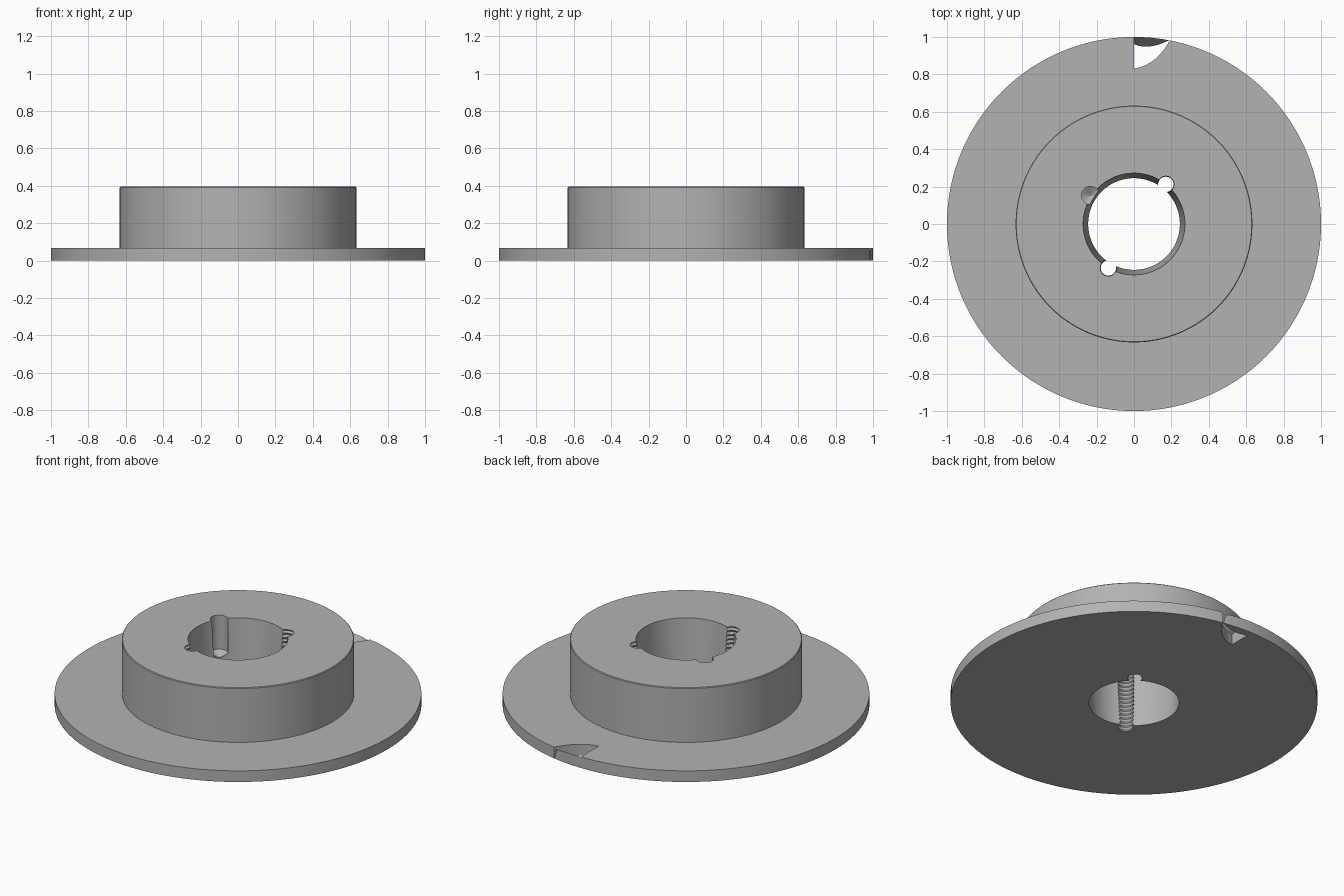
import bpy
import bmesh
from math import cos, sin, pi

cube = bpy.data.objects.get("Cube")
if cube:
    bpy.data.objects.remove(cube, do_unlink=True)

HEIGHT, FLANGE = 0.395, 0.067

steel = bpy.data.materials.new("satin_grey")
steel.use_nodes = True
grey = (0.45, 0.45, 0.45, 1)
steel.diffuse_color = grey
steel.node_tree.nodes["Principled BSDF"].inputs["Base Color"].default_value = grey


def add_object(name, bm):
    bmesh.ops.recalc_face_normals(bm, faces=bm.faces)
    mesh = bpy.data.meshes.new(name)
    bm.to_mesh(mesh)
    bm.free()
    mesh.materials.append(steel)
    obj = bpy.data.objects.new(name, mesh)
    bpy.context.collection.objects.link(obj)
    return obj


def bridge(bm, a, b):
    n = len(a)
    for i in range(n):
        j = (i + 1) % n
        bm.faces.new((a[i], a[j], b[j], b[i]))


def revolve(name, profile, segments, centre=(0, 0), hollow=False):
    """Turn (radius, z) points around a vertical axis; capped unless hollow."""
    bm = bmesh.new()
    rings = []
    for r, z in profile:
        rings.append([bm.verts.new((centre[0] + r * cos(2 * pi * i / segments),
                                    centre[1] + r * sin(2 * pi * i / segments), z))
                      for i in range(segments)])
    for a, b in zip(rings, rings[1:]):
        bridge(bm, a, b)
    if hollow:
        bridge(bm, rings[-1], rings[0])
    else:
        bm.faces.new(rings[0])
        bm.faces.new(rings[-1])
    return add_object(name, bm)


# Flange and hub with a tapered bore
body = revolve("flanged_hub", [
    (0.245, 0), (1.0, 0), (1.0, FLANGE), (0.633, FLANGE),
    (0.633, HEIGHT - 0.004), (0.629, HEIGHT), (0.272, HEIGHT)], 192, hollow=True)

cutters = []

# Two threaded holes through the edge of the bore
pitch = 0.025
thread = []
for k in range(-1, 18):
    thread += [(0.041, k * pitch), (0.048, (k + 0.5) * pitch)]
for name, centre in (("thread_cutter_back", (0.17, 0.212)),
                     ("thread_cutter_front", (-0.137, -0.235))):
    cutters.append(revolve(name, thread, 32, centre))

# Blind drilled hole with a conical bottom
cutters.append(revolve("drill_cutter", [
    (0.001, 0.16), (0.048, 0.19), (0.048, HEIGHT + 0.05)], 32, (-0.233, 0.153)))


# Scooped notch in the rim: upright curved wall, sloping outer face
def arc(p0, p1, p2, n=10):
    """Quadratic curve from p0 to p2."""
    return [tuple((1 - t) ** 2 * a + 2 * t * (1 - t) * b + t * t * c
                  for a, b, c in zip(p0, p1, p2))
            for t in (i / n for i in range(n + 1))]


tip = (0.192, 0.983)
wall = arc((0, 0.83), (0.12, 0.85), tip)
low_edge = arc(tip, (0.07, 0.925), (0, 0.963))[1:]
rim_edge = arc(tip, (0.097, 1.001), (0, 1.0))[1:]
bm = bmesh.new()
rings = []
for t in (-0.1, 1.1):
    outer = [tuple(a + (b - a) * t for a, b in zip(p, q))
             for p, q in zip(low_edge, rim_edge)]
    rings.append([bm.verts.new((x, y, t * FLANGE)) for x, y in wall + outer])
bridge(bm, *rings)
for ring in rings:
    bm.faces.new(ring)
cutters.append(add_object("notch_cutter", bm))

# Cut everything out of the hub
bpy.context.view_layer.objects.active = body
body.select_set(True)
for cutter in cutters:
    cutter.hide_render = True
    mod = body.modifiers.new(cutter.name, 'BOOLEAN')
    mod.operation = 'DIFFERENCE'
    mod.solver = 'EXACT'
    mod.object = cutter
    bpy.ops.object.modifier_apply(modifier=mod.name)
for cutter in cutters:
    bpy.data.objects.remove(cutter, do_unlink=True)

bpy.ops.object.shade_smooth_by_angle(angle=pi / 7)
